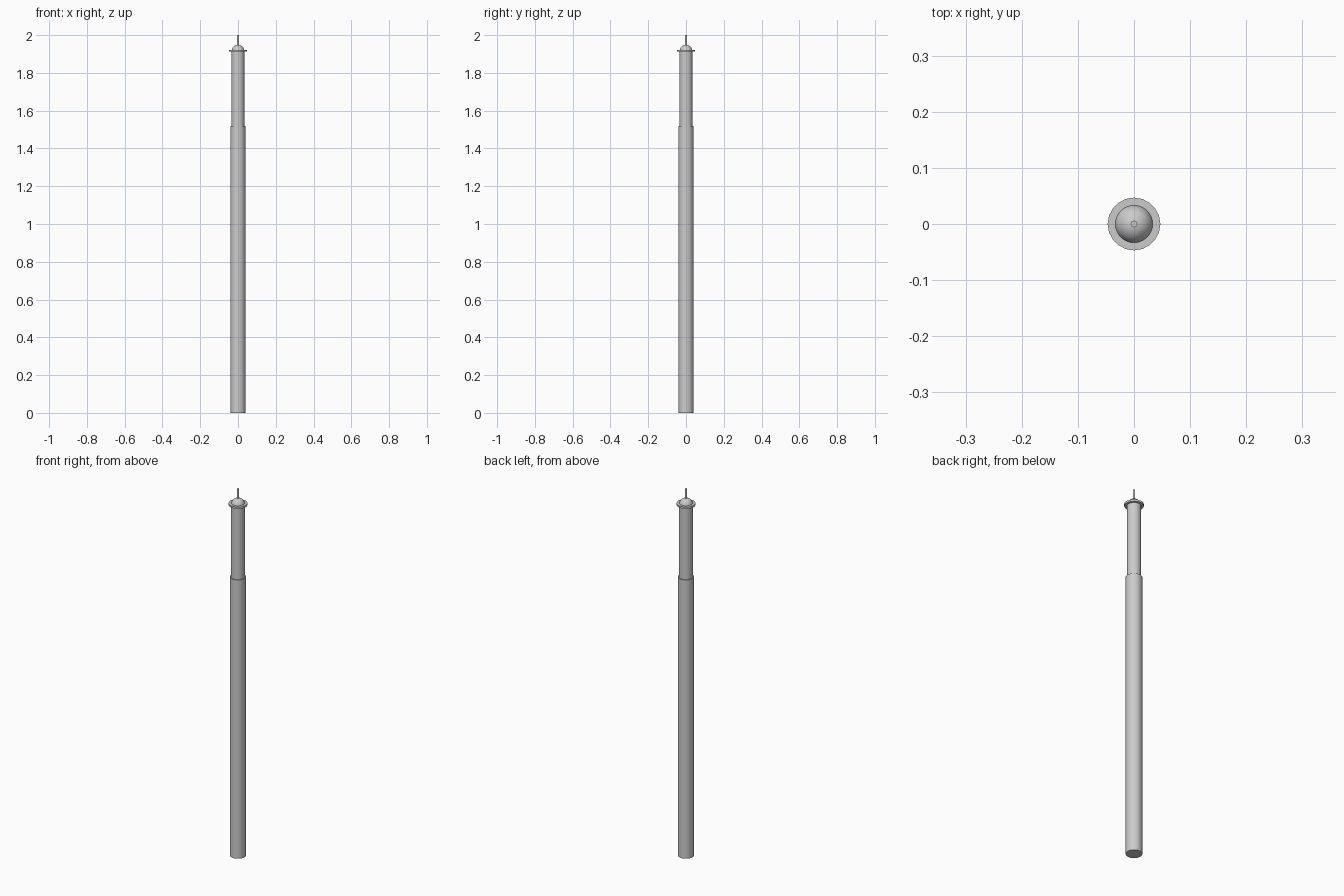
import bpy, bmesh, math

if "Cube" in bpy.data.objects:
    bpy.data.objects.remove(bpy.data.objects["Cube"])


def lathe(name, profile, sides, smooth=True):
    """Revolve an (r, z) profile about z; r = 0 closes to a point."""
    bm = bmesh.new()
    verts = [bm.verts.new((r, 0, z)) for r, z in profile]
    edges = [bm.edges.new(p) for p in zip(verts, verts[1:])]
    bmesh.ops.spin(bm, geom=verts + edges, cent=(0, 0, 0), axis=(0, 0, 1),
                   angle=2 * math.pi, steps=sides, use_merge=True)
    bmesh.ops.remove_doubles(bm, verts=bm.verts, dist=1e-5)
    bmesh.ops.recalc_face_normals(bm, faces=bm.faces)
    mesh = bpy.data.meshes.new(name)
    bm.to_mesh(mesh)
    bm.free()
    ob = bpy.data.objects.new(name, mesh)
    bpy.context.collection.objects.link(ob)
    if smooth:
        bpy.context.view_layer.objects.active = ob
        ob.select_set(True)
        bpy.ops.object.shade_smooth_by_angle(angle=math.radians(35))
        ob.select_set(False)
    return ob


def cylinder(name, r, z0, z1, sides):
    return lathe(name, [(0, z0), (r, z0), (r, z1), (0, z1)], sides)


# Two-stage mast
cylinder("lower_mast", 0.04, 0, 1.52, 32)
cylinder("upper_mast", 0.034, 1.52, 1.915, 32)

# Thin collar under the cap
cylinder("collar", 0.047, 1.912, 1.922, 20)

# Hemispherical cap
R, Z = 0.034, 1.915
dome = [(R * math.cos(i * math.pi / 16), Z + R * math.sin(i * math.pi / 16))
        for i in range(8)]
lathe("dome_cap", [(0, Z)] + dome + [(0, Z + R)], 32)

# Tip rod
cylinder("tip_rod", 0.006, 1.945, 2.0, 12)
